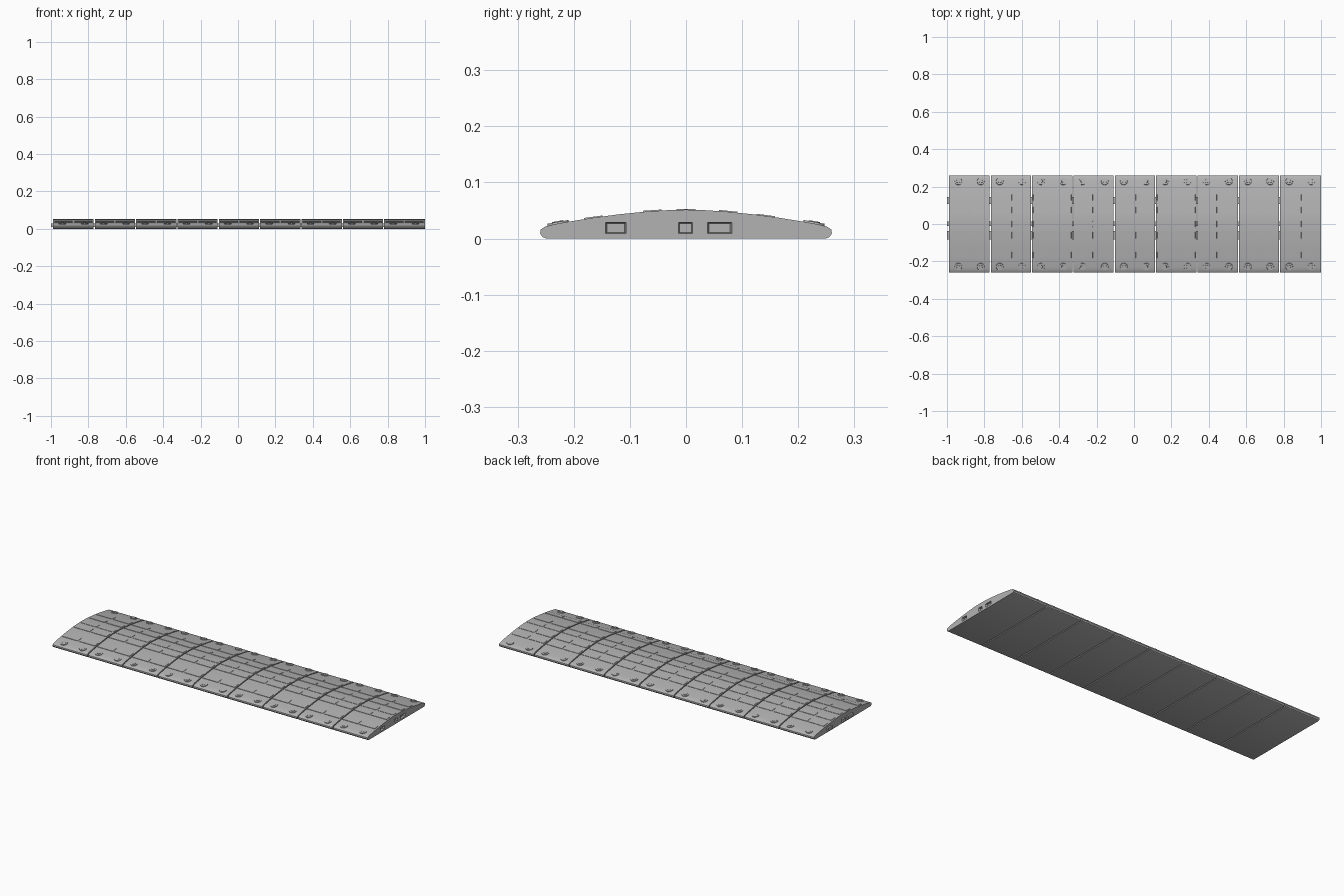
import bpy, bmesh, math
from mathutils import Matrix, Vector

if "Cube" in bpy.data.objects:
    bpy.data.objects.remove(bpy.data.objects["Cube"])

N = 9
X0, X1 = -0.99, 1.0
W = (X1 - X0) / N
GAP = 0.006

GREY = bpy.data.materials.new("dark_rubber")
GREY.diffuse_color = (0.45, 0.45, 0.45, 1)
GREY.use_nodes = True
GREY.node_tree.nodes["Principled BSDF"].inputs["Base Color"].default_value = GREY.diffuse_color

# half cross-section, from underside edge up to the crown (y, z)
HALF = [(0.249, 0.0), (0.256, 0.003), (0.26, 0.009), (0.259, 0.016), (0.252, 0.021),
        (0.235, 0.0255), (0.21, 0.030), (0.165, 0.0372), (0.12, 0.0432),
        (0.07, 0.0482), (0.035, 0.0505), (0.0, 0.0515)]
PROFILE = HALF + [(-y, z) for y, z in reversed(HALF[:-1])]
TOP = [(y, z) for y, z in PROFILE if z > 0.02]


def placed(x, y):
    """Frame lying on the ramp top at (x, y)."""
    if y == 0:
        return Matrix.Translation((x, 0, 0.0508))
    for (a, za), (b, zb) in zip(TOP, TOP[1:]):
        if b <= y <= a:
            s = (zb - za) / (b - a)
            return (Matrix.Translation((x, y, za + s * (y - a)))
                    @ Matrix.Rotation(math.atan(s), 4, 'X'))


def finish(name, bm, angle=None):
    me = bpy.data.meshes.new(name)
    bmesh.ops.recalc_face_normals(bm, faces=bm.faces[:])
    bm.to_mesh(me)
    bm.free()
    me.materials.append(GREY)
    ob = bpy.data.objects.new(name, me)
    bpy.context.collection.objects.link(ob)
    if angle:
        bpy.ops.object.select_all(action='DESELECT')
        ob.select_set(True)
        bpy.context.view_layer.objects.active = ob
        bpy.ops.object.shade_smooth_by_angle(angle=math.radians(angle))
    return ob


def box(bm, size, mat, taper=1.0):
    r = bmesh.ops.create_cube(bm, size=1.0)
    for v in r['verts']:
        k = taper if v.co.z > 0 else 1.0
        v.co = mat @ Vector((v.co.x * size[0] * k, v.co.y * size[1] * k, v.co.z * size[2]))


# ramp modules, extruded from the profile
modules = []
for i in range(N):
    a = X0 + i * W + (GAP / 2 if i else 0)
    b = X0 + (i + 1) * W - (GAP / 2 if i < N - 1 else 0)
    bm = bmesh.new()
    f = bm.faces.new([bm.verts.new((a, y, z)) for y, z in PROFILE])
    r = bmesh.ops.extrude_face_region(bm, geom=[f])
    bmesh.ops.translate(bm, vec=(b - a, 0, 0),
                        verts=[g for g in r['geom'] if isinstance(g, bmesh.types.BMVert)])
    modules.append(finish("ramp_module_%d" % (i + 1), bm, 30))

# connector tabs on the left of every module, bridging the seams
SLOTS = [(-0.125, 0.042), (-0.001, 0.028), (0.06, 0.05)]
bm = bmesh.new()
for i in range(N):
    for y, w in SLOTS:
        box(bm, (0.02, w - 0.004, 0.018), Matrix.Translation((X0 + i * W, -y, 0.019)))
finish("connector_tabs", bm)

# tapered sockets in the right end
bm = bmesh.new()
for y, w in SLOTS:
    m = Matrix.Translation((X1, y, 0.019)) @ Matrix.Rotation(-math.pi / 2, 4, 'Y')
    box(bm, (0.022, w, 0.024), m, 0.75)
cutter = finish("socket_cutter", bm)
cutter.hide_render = True
cutter.hide_set(True)
mod = modules[-1].modifiers.new("sockets", 'BOOLEAN')
mod.operation = 'DIFFERENCE'
mod.object = cutter
mod.solver = 'EXACT'

# raised grip pads, two per row in each module
bm = bmesh.new()
for i in range(N):
    for q in (0.26, 0.74):
        x = X0 + (i + q) * W
        for y in (-0.165, -0.06, 0.0, 0.075, 0.142):
            box(bm, (0.099, 0.034, 0.0036), placed(x, y), 0.97)
finish("grip_pads", bm)

# anchor bolts: washer plus hexagonal head along both edges
wash, heads = bmesh.new(), bmesh.new()
for i in range(N):
    for q in (0.23, 0.77):
        x = X0 + (i + q) * W
        for y in (-0.228, 0.228):
            m = placed(x, y)
            bmesh.ops.create_cone(wash, cap_ends=True, segments=20, radius1=0.02,
                                  radius2=0.019, depth=0.006, matrix=m)
            bmesh.ops.create_cone(heads, cap_ends=True, segments=6, radius1=0.011,
                                  radius2=0.010, depth=0.003,
                                  matrix=m @ Matrix.Translation((0, 0, 0.003)))
finish("bolt_washers", wash, 30)
finish("bolt_heads", heads)
